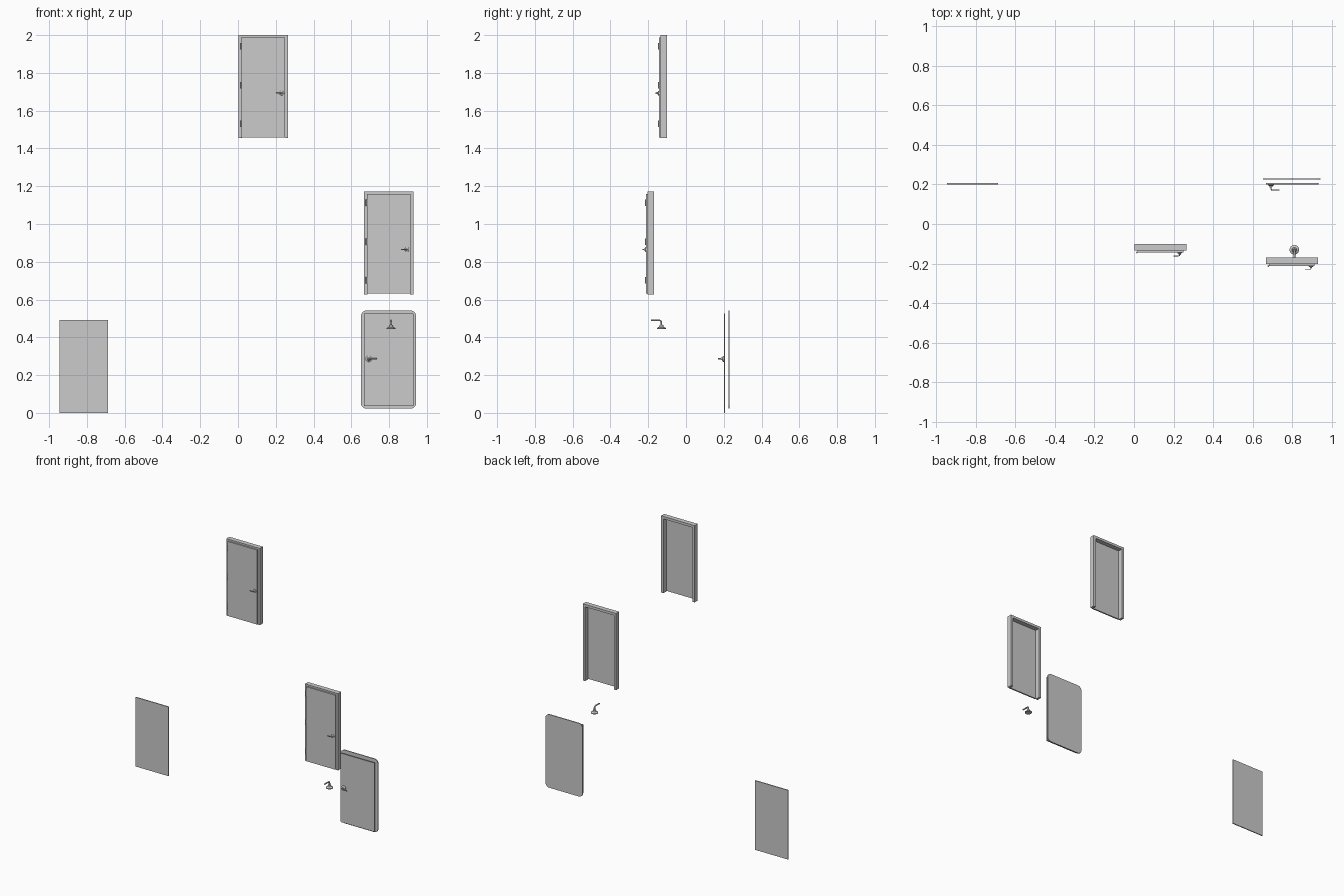
import bpy, bmesh, math
from mathutils import Matrix, Vector

if "Cube" in bpy.data.objects:
    bpy.data.objects.remove(bpy.data.objects["Cube"])


def finish(name, bm, smooth=False):
    bmesh.ops.recalc_face_normals(bm, faces=bm.faces[:])
    me = bpy.data.meshes.new(name)
    bm.to_mesh(me)
    bm.free()
    ob = bpy.data.objects.new(name, me)
    bpy.context.collection.objects.link(ob)
    if smooth:
        bpy.context.view_layer.objects.active = ob
        ob.select_set(True)
        bpy.ops.object.shade_smooth_by_angle(angle=math.radians(35))
        ob.select_set(False)
    return ob


def prism(name, pts, y0, y1):
    """Extrude an XZ outline from y0 to y1."""
    bm = bmesh.new()
    f = bm.faces.new([bm.verts.new((x, y0, z)) for x, z in pts])
    new = bmesh.ops.extrude_face_region(bm, geom=[f])["geom"]
    bmesh.ops.translate(bm, vec=(0, y1 - y0, 0),
                        verts=[v for v in new if isinstance(v, bmesh.types.BMVert)])
    return finish(name, bm)


def rect(x0, x1, z0, z1):
    return [(x0, z0), (x1, z0), (x1, z1), (x0, z1)]


def rounded(x0, x1, z0, z1, r, n=6):
    pts = []
    for k, (cx, cz) in enumerate(rect(x0 + r, x1 - r, z0 + r, z1 - r)):
        for i in range(n + 1):
            a = math.pi * (1 + k / 2 + i / (2 * n))
            pts.append((cx + r * math.cos(a), cz + r * math.sin(a)))
    return pts


def skin(bm, rings):
    """Bridge rings of points and cap both ends."""
    loops = [[bm.verts.new(p) for p in ring] for ring in rings]
    n = len(loops[0])
    for a, b in zip(loops, loops[1:]):
        for i in range(n):
            bm.faces.new((a[i], a[(i + 1) % n], b[(i + 1) % n], b[i]))
    bm.faces.new(loops[0])
    bm.faces.new(loops[-1])


def handle(name, pos, axis, lever, r, h, length):
    """Round rose with a tapered neck and an angled lever."""
    n = 20
    ang = [2 * math.pi * i / n for i in range(n)]
    bm = bmesh.new()
    t = 0.17 * r
    prof = [(r, 0), (r, 0.2 * r), (0.88 * r, 0.3 * r), (0.5 * r, 0.5 * r),
            (0.4 * r, 0.9 * r), (0.22 * r, 0.95 * r)]
    skin(bm, [[(q * math.cos(a), q * math.sin(a), z) for a in ang] for q, z in prof])
    # neck and lever swept along one bent path, x = lever direction
    path = [(0, 0.8 * r, 90), (0, h - 0.6 * r, 90), (0.06 * r, h - 0.38 * r, 65),
            (0.2 * r, h - 0.22 * r, 35), (0.45 * r, h - t, 0), (length, h - t, 0)]
    rings = []
    for x, z, deg in path:
        d = math.radians(deg)
        rings.append([(x - t * math.cos(a) * math.sin(d), 1.3 * t * math.sin(a),
                       z + t * math.cos(a) * math.cos(d)) for a in ang])
    skin(bm, rings)
    zax, xax = Vector(axis), Vector(lever)
    m = Matrix((xax, zax.cross(xax), zax)).transposed().to_4x4()
    bm.transform(Matrix.Translation(pos) @ m)
    return finish(name, bm, True)


def framed_door(tag, x0, x1, z0, yb):
    """Door leaf overlapping the front of an open U-shaped frame."""
    z1, w, yf = z0 + 0.545, 0.018, yb - 0.034
    prism(tag + "_frame", [(x0, z0), (x0 + w, z0), (x0 + w, z1 - w), (x1 - w, z1 - w),
                           (x1 - w, z0), (x1, z0), (x1, z1), (x0, z1)], yb, yf)
    prism(tag + "_leaf", rect(x0 + 0.014, x1 - 0.016, z0 + 0.004, z1 - 0.012),
          yf + 0.001, yf - 0.009)
    # hinges
    for i, dz in enumerate((0.075, 0.28, 0.485)):
        bm = bmesh.new()
        bmesh.ops.create_cone(bm, cap_ends=True, segments=12, radius1=0.0045,
                              radius2=0.0045, depth=0.034,
                              matrix=Matrix.Translation((x0 + 0.011, yf - 0.009, z0 + dz)))
        finish(f"{tag}_hinge_{i + 1}", bm, True)
    handle(tag + "_handle", (x1 - 0.035, yf - 0.009, z0 + 0.238), (0, -1, 0), (-1, 0, 0),
           0.012, 0.019, 0.031)


# two framed doors
framed_door("upper_door", 0.003, 0.266, 1.455, -0.101)
framed_door("middle_door", 0.668, 0.929, 0.627, -0.169)

# plain panel standing on the ground
prism("plain_panel", rect(-0.945, -0.687, 0, 0.492), 0.2, 0.207)

# lower door: leaf in front of a rounded back panel
prism("lower_door_back_panel", rounded(0.651, 0.943, 0.022, 0.542, 0.03), 0.224, 0.231)
prism("lower_door_leaf", rounded(0.667, 0.931, 0.037, 0.526, 0.003, 2), 0.2, 0.207)
handle("lower_door_handle", (0.692, 0.2, 0.286), (0, -1, 0), (1, 0, 0), 0.016, 0.031, 0.043)

# loose handle lying rose-down
handle("loose_handle", (0.81, -0.13, 0.444), (0, 0, 1), (0, -1, 0), 0.024, 0.05, 0.055)
